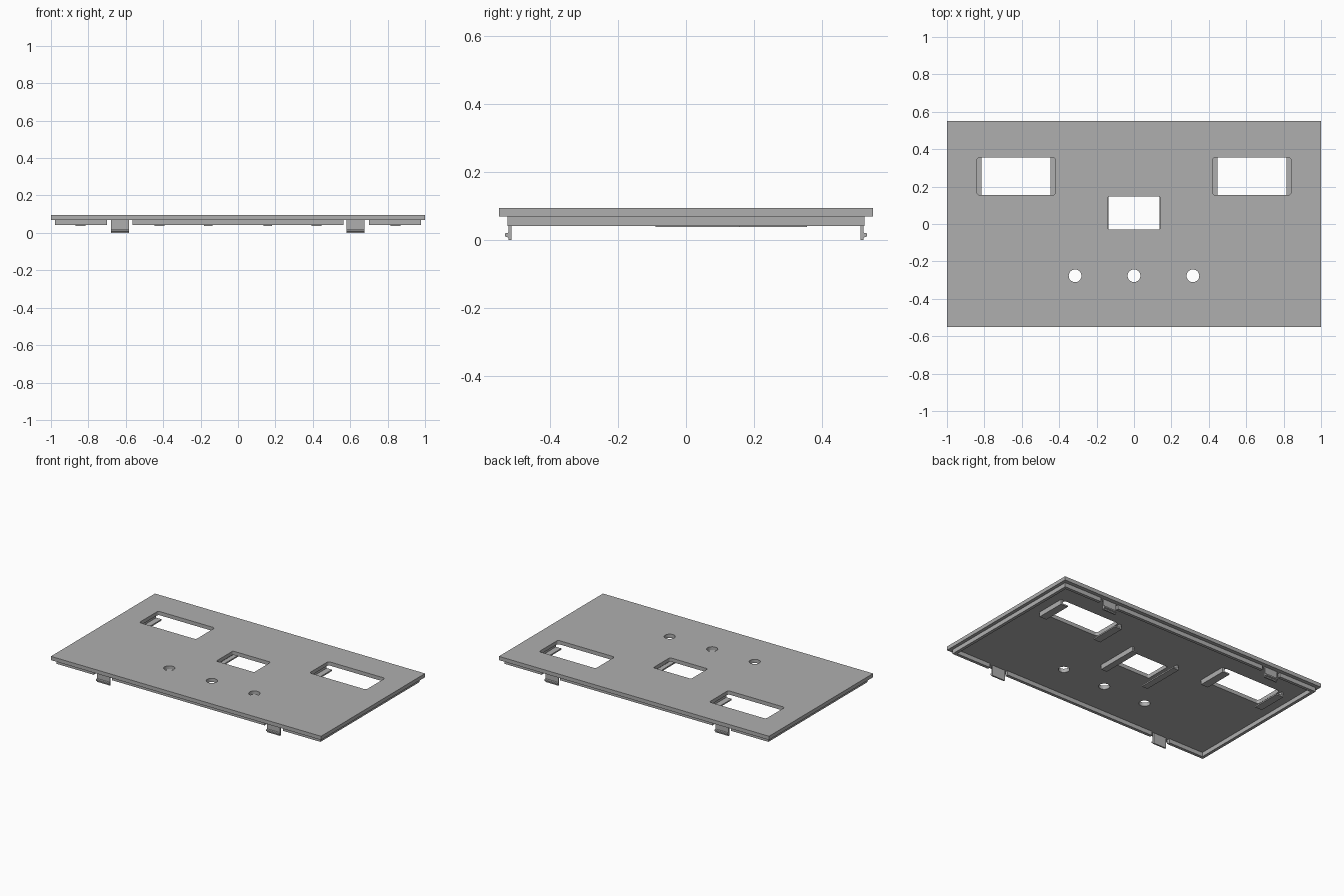
import bpy, bmesh, math
from mathutils import Vector

if "Cube" in bpy.data.objects:
    bpy.data.objects.remove(bpy.data.objects["Cube"], do_unlink=True)

grey = bpy.data.materials.new("plain_grey")
grey.use_nodes = True
grey.diffuse_color = (0.43, 0.43, 0.43, 1)
grey.node_tree.nodes["Principled BSDF"].inputs["Base Color"].default_value = (0.43, 0.43, 0.43, 1)

PLATE_Z, TOP_Z = 0.07, 0.095


def make_object(name, bm):
    bmesh.ops.recalc_face_normals(bm, faces=bm.faces)
    mesh = bpy.data.meshes.new(name)
    bm.to_mesh(mesh)
    bm.free()
    mesh.materials.append(grey)
    obj = bpy.data.objects.new(name, mesh)
    bpy.context.collection.objects.link(obj)
    return obj


def extrude(name, points, direction):
    """Prism from a closed outline pushed along a direction."""
    bm = bmesh.new()
    face = bm.faces.new([bm.verts.new(p) for p in points])
    moved = bmesh.ops.extrude_face_region(bm, geom=[face], use_keep_orig=True)["geom"]
    bmesh.ops.translate(bm, vec=direction,
                        verts=[v for v in moved if isinstance(v, bmesh.types.BMVert)])
    return make_object(name, bm)


def box(name, x0, x1, y0, y1, z0, z1):
    outline = [(x0, y0, z0), (x1, y0, z0), (x1, y1, z0), (x0, y1, z0)]
    return extrude(name, outline, (0, 0, z1 - z0))


def rounded_outline(cx, cy, half_x, half_y, r, steps):
    """Rectangle outline with rounded corners; a circle when r fills it."""
    points = []
    for i in range(4):
        sx, sy = (1, -1, -1, 1)[i], (1, 1, -1, -1)[i]
        for k in range(steps):
            a = math.pi / 2 * (i + k / steps if r == half_x else i + k / (steps - 1))
            points.append((cx + sx * (half_x - r) + r * math.cos(a),
                           cy + sy * (half_y - r) + r * math.sin(a), 0.05))
    return points


# Face plate with three windows and three round holes
plate = box("face_plate", -1, 1, -0.55, 0.55, PLATE_Z, TOP_Z)
openings = [(-0.63, 0.255, 0.21, 0.1, 0.015, 5),
            (0.63, 0.255, 0.21, 0.1, 0.015, 5),
            (0, 0.058, 0.14, 0.088, 0.008, 4)]
openings += [(x, -0.277, 0.034, 0.034, 0.034, 8) for x in (-0.315, 0, 0.315)]
for opening in openings:
    cutter = extrude("opening_cutter", rounded_outline(*opening), (0, 0, 0.1))
    cutter.hide_render = True
    cut = plate.modifiers.new("opening", 'BOOLEAN')
    cut.operation, cut.solver, cut.object = 'DIFFERENCE', 'EXACT', cutter
    bpy.context.view_layer.objects.active = plate
    bpy.ops.object.modifier_apply(modifier=cut.name)
    bpy.data.objects.remove(cutter, do_unlink=True)

# Rim under the plate, broken where the clips sit
RIM_X, RIM_Y, RIM_T, RIM_Z = 0.978, 0.525, 0.02, 0.042
for s, side in ((-1, "front"), (1, "back")):
    y0, y1 = sorted((s * RIM_Y, s * (RIM_Y - RIM_T)))
    for x0, x1, part in ((-RIM_X, -0.7, "right"), (-0.565, 0.565, "middle"), (0.7, RIM_X, "left")):
        box(f"rim_{side}_{part}", x0, x1, y0, y1, RIM_Z, PLATE_Z)
    # Snap clips with an outward hook
    profile = [(0.512, PLATE_Z), (0.512, 0), (0.522, 0), (0.522, 0.008),
               (0.532, 0.011), (0.532, 0.02), (0.522, 0.022), (0.522, PLATE_Z)]
    for cx, part in ((-0.632, "right"), (0.628, "left")):
        extrude(f"clip_{side}_{part}", [(cx - 0.048, s * y, z) for y, z in profile], (0.096, 0, 0))
for s, side in ((-1, "right"), (1, "left")):
    x0, x1 = sorted((s * RIM_X, s * (RIM_X - RIM_T)))
    box(f"rim_{side}", x0, x1, -RIM_Y + RIM_T, RIM_Y - RIM_T, RIM_Z, PLATE_Z)


# L-shaped tracks beside each window: outer wall with an inward ledge
def track(name, inner, outer, y0, y1):
    wall = outer - math.copysign(0.014, outer - inner)
    profile = [(outer, PLATE_Z), (outer, 0.038), (inner, 0.038),
               (inner, 0.047), (wall, 0.047), (wall, PLATE_Z)]
    extrude(name, [(x, y0, z) for x, z in profile], (0, y1 - y0, 0))


for s, side in ((-1, "right"), (1, "left")):
    track(f"{side}_window_outer_track", s * 0.815, s * 0.868, 0.155, 0.355)
    track(f"{side}_window_inner_track", s * 0.447, s * 0.394, 0.155, 0.355)
    track(f"centre_window_{side}_track", s * 0.137, s * 0.181, -0.09, 0.2)
